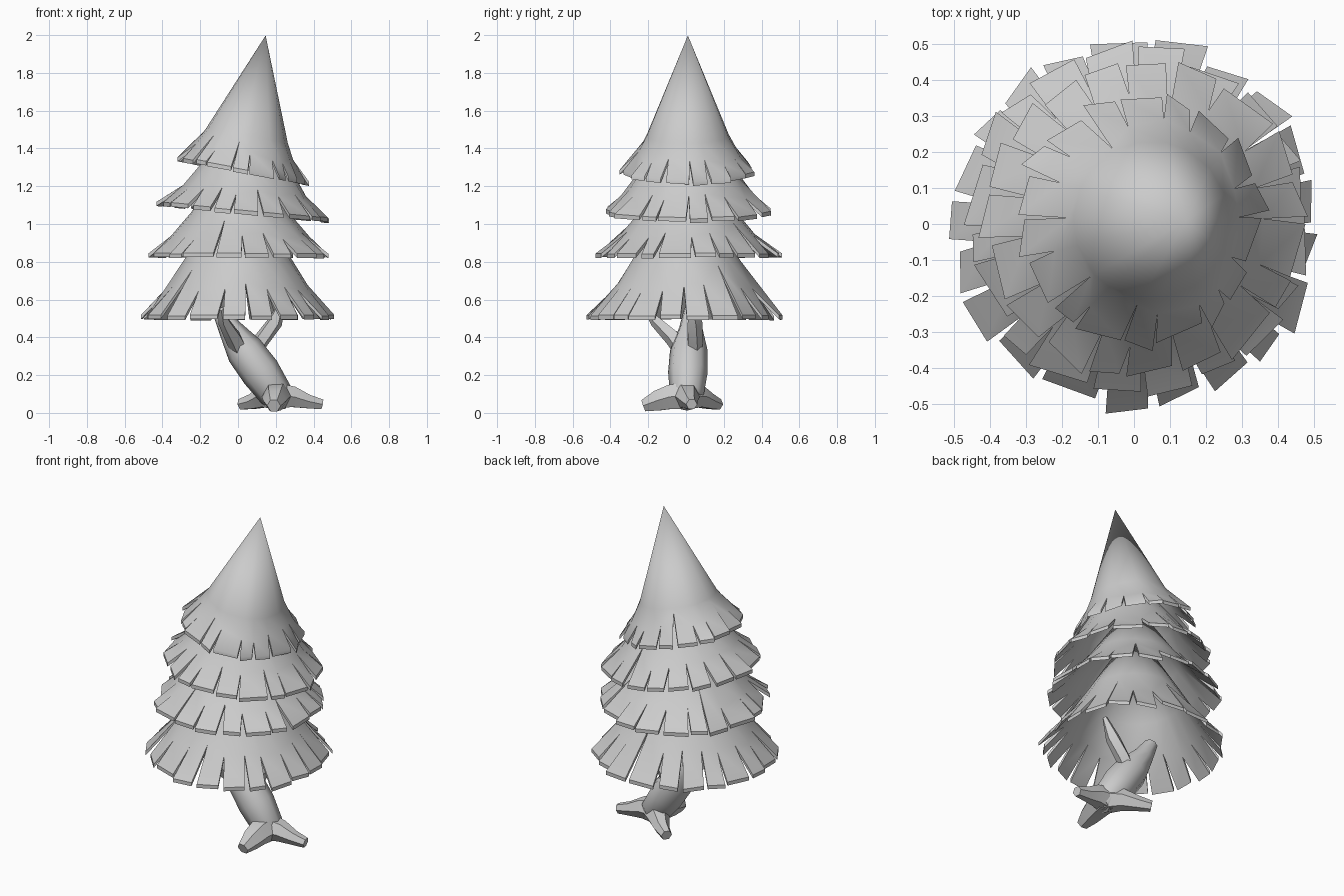
import bpy, bmesh, math, random
from mathutils import Vector, Matrix

if "Cube" in bpy.data.objects:
    bpy.data.objects.remove(bpy.data.objects["Cube"])

random.seed(4)


def finish(bm, name, angle):
    bmesh.ops.recalc_face_normals(bm, faces=bm.faces)
    me = bpy.data.meshes.new(name)
    bm.to_mesh(me)
    bm.free()
    ob = bpy.data.objects.new(name, me)
    bpy.context.collection.objects.link(ob)
    bpy.ops.object.select_all(action='DESELECT')
    ob.select_set(True)
    bpy.context.view_layer.objects.active = ob
    bpy.ops.object.shade_smooth_by_angle(angle=math.radians(angle))
    return ob


# Foliage tier: thin flared cone whose hem is cut into strips by V-shaped slits
def tier(name, centre, tilt, profile, n=20, thick=0.022):
    (_, top), (r1, h1), (r2, h2), (r3, _) = profile
    bm = bmesh.new()
    mat = Matrix.Translation(centre) @ Matrix.Rotation(math.radians(tilt), 4, 'Y')

    def vert(a, r, h):
        return bm.verts.new(mat @ Vector((r * math.cos(a), r * math.sin(a), h)))

    def radius(h):
        if h > h2:
            return r2 + (r1 - r2) * (h - h2) / (h1 - h2)
        return r3 + (r2 - r3) * h / h2

    step = 2 * math.pi / n
    cuts = [i * step + random.uniform(-.18, .18) * step for i in range(n)]
    upper = [vert(a, r1, h1) for a in cuts]
    slit = []
    for a in cuts:
        h = h1 * (random.uniform(.75, .92) if random.random() < .12 else random.uniform(.36, .56))
        slit.append(vert(a, radius(h), h))
    tip = vert(0, 0, top)
    for i in range(n):
        j = (i + 1) % n
        a0, a1 = cuts[i], cuts[j] + (2 * math.pi if j == 0 else 0)
        gap = random.uniform(.05, .11) * step
        turn = random.uniform(-.05, .05) * step
        r, h = r3 + random.uniform(-.015, .014), random.uniform(0, .008)
        skew = random.uniform(-.016, .016)
        left = vert(a0 + gap + turn, r + skew, h)
        right = vert(a1 - gap + turn, r - skew, h)
        bm.faces.new((tip, upper[i], upper[j]))
        bm.faces.new((upper[i], slit[i], slit[j], upper[j]))
        bm.faces.new((slit[i], left, right, slit[j]))
    # give the sheet its thickness straight down
    ext = bmesh.ops.extrude_face_region(bm, geom=bm.faces[:], use_keep_orig=True)
    low = [g for g in ext['geom'] if isinstance(g, bmesh.types.BMVert)]
    bmesh.ops.translate(bm, verts=low, vec=(0, 0, -thick))
    return finish(bm, name, 35)


# Faceted tapering tube along a path, used for trunk, roots and branches
def limb(name, points, sides, angle=40):
    bm = bmesh.new()
    pts = [Vector(p[:3]) for p in points]
    rings = []
    for k, p in enumerate(pts):
        d = pts[min(k + 1, len(pts) - 1)] - pts[max(k - 1, 0)]
        q = d.to_track_quat('Z', 'Y')
        rings.append([bm.verts.new(p + q @ Vector((
            points[k][3] * math.cos(2 * math.pi * s / sides),
            points[k][3] * math.sin(2 * math.pi * s / sides), 0))) for s in range(sides)])
    for a, b in zip(rings, rings[1:]):
        for s in range(sides):
            t = (s + 1) % sides
            bm.faces.new((a[s], a[t], b[t], b[s]))
    bm.faces.new(rings[0])
    bm.faces.new(rings[-1])
    return finish(bm, name, angle)


# Four tiers, leaning more towards the top
tier("bottom_tier", (0, 0, .512), 0, [(0, .77), (.27, .325), (.36, .175), (.512, 0)], 21)
tier("lower_middle_tier", (.01, .01, .84), 0, [(0, .6), (.26, .22), (.35, .11), (.475, 0)], 20)
tier("upper_middle_tier", (.025, .01, 1.07), 5.5, [(0, .58), (.25, .22), (.315, .12), (.435, 0)], 19)
tier("top_tier", (.015, .01, 1.29), 10.5, [(0, .72), (.22, .18), (.255, .11), (.342, 0)], 18)

# Leaning trunk
limb("trunk", [(.24, 0, .04, .05), (.2, .005, .1, .09), (.12, .01, .215, .105),
               (.035, .015, .33, .1), (-.045, .025, .45, .062), (-.1, .03, .55, .04)], 8, 60)

# Branch stubs reaching up under the foliage
limb("right_branch", [(.06, .04, .28, .045), (.12, .045, .38, .044), (.195, .045, .48, .042),
                      (.24, .03, .6, .015)], 5)
limb("front_branch", [(.02, 0, .31, .05), (-.025, -.07, .4, .046), (-.075, -.16, .485, .032),
                      (-.09, -.21, .55, .015)], 5)

# Roots spreading over the ground
limb("right_root", [(.2, 0, .09, .08), (.29, .01, .085, .063), (.37, .02, .06, .042), (.445, .03, .045, .03)], 6, 45)
limb("left_root", [(.21, 0, .09, .08), (.14, .07, .085, .063), (.08, .125, .06, .045), (.015, .17, .045, .032)], 6, 45)
limb("front_root", [(.21, 0, .09, .08), (.2, -.08, .085, .074), (.195, -.15, .065, .062), (.19, -.225, .038, .036)], 6, 45)
